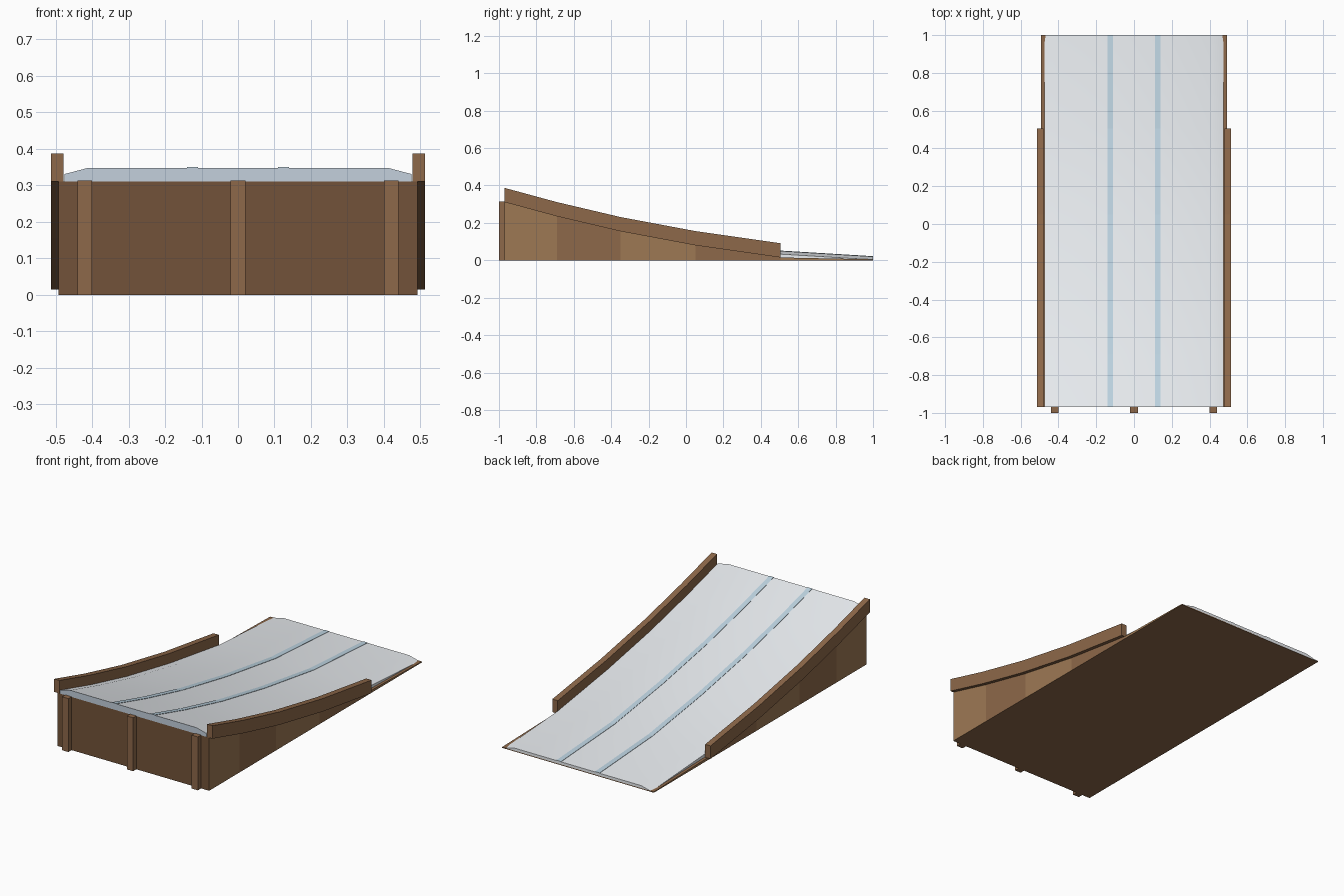
import bpy, bmesh, math

if "Cube" in bpy.data.objects:
    bpy.data.objects.remove(bpy.data.objects["Cube"])

# Ramp profile: (y, deck height, snow thickness)
PROFILE = [(-0.97, 0.311, 0.037), (-0.69, 0.235, 0.037), (-0.35, 0.155, 0.037),
           (0.05, 0.08, 0.037), (0.505, 0.015, 0.035), (1.0, 0.005, 0.015)]


def material(name, rgb):
    m = bpy.data.materials.new(name)
    m.diffuse_color = (*rgb, 1)
    m.use_nodes = True
    m.node_tree.nodes["Principled BSDF"].inputs["Base Color"].default_value = m.diffuse_color
    return m


wood = material("wood", (0.27, 0.14, 0.068))
light_wood = material("light wood", (0.34, 0.19, 0.088))
dark_wood = material("dark wood", (0.17, 0.086, 0.041))
snow_mat = material("snow", (0.82, 0.85, 0.88))
ice_mat = material("ice", (0.55, 0.63, 0.72))
track_mat = material("track", (0.52, 0.67, 0.77))


def loft(name, stations, section, mats, pick=lambda seg, side: 0, front=0):
    """Sweep a closed x-z section along y; pick() gives the material of each strip."""
    bm = bmesh.new()
    rings = [[bm.verts.new((x, s[0], z)) for x, z in section(*s)] for s in stations]
    n = len(rings[0])
    for i, (a, b) in enumerate(zip(rings, rings[1:])):
        for j in range(n):
            k = (j + 1) % n
            bm.faces.new((a[j], a[k], b[k], b[j])).material_index = pick(i, j)
    bm.faces.new(rings[0]).material_index = front
    bm.faces.new(rings[-1][::-1])
    bmesh.ops.recalc_face_normals(bm, faces=bm.faces)
    mesh = bpy.data.meshes.new(name)
    bm.to_mesh(mesh)
    bm.free()
    for m in mats:
        mesh.materials.append(m)
    ob = bpy.data.objects.new(name, mesh)
    bpy.context.collection.objects.link(ob)
    return ob


def rect(x0, x1, z0, z1):
    return [(x0, z0), (x1, z0), (x1, z1), (x0, z1)]


# Wooden base with alternating side planks and a dark front panel
loft("ramp_base", PROFILE, lambda y, z, t: rect(-0.492, 0.492, 0, z),
     [wood, light_wood, dark_wood],
     lambda seg, side: 1 if side in (1, 3) and seg % 2 == 0 else 0, front=2)


# Snow layer with bevelled edges that sinks into the deck at the low end
def snow_section(y, z, t):
    top, edge, low = z + t, z + t - 0.017, z - 0.004
    return [(-0.475, low), (0.475, low), (0.475, edge), (0.41, top),
            (-0.41, top), (-0.475, edge)]


snow = loft("snow_layer", PROFILE, snow_section, [snow_mat, ice_mat], front=1)
bpy.context.view_layer.objects.active = snow
snow.select_set(True)
bpy.ops.object.shade_smooth_by_angle(angle=math.radians(30))
snow.select_set(False)

# Side rails and blue track stripes
for side, s in (("left", -1), ("right", 1)):
    loft(side + "_rail", PROFILE[:5],
         lambda y, z, t: rect(s * 0.478, s * 0.513, z, z + 0.076), [wood])
    loft(side + "_track_stripe", PROFILE,
         lambda y, z, t: rect(s * 0.11, s * 0.14, z + t - 0.004, z + t + 0.002),
         [track_mat])

# Front posts
for name, x in (("left", -0.42), ("middle", 0), ("right", 0.42)):
    loft(name + "_front_post", [(-1.0,), (-0.965,)],
         lambda y: rect(x - 0.02, x + 0.02, 0, 0.313), [wood])
